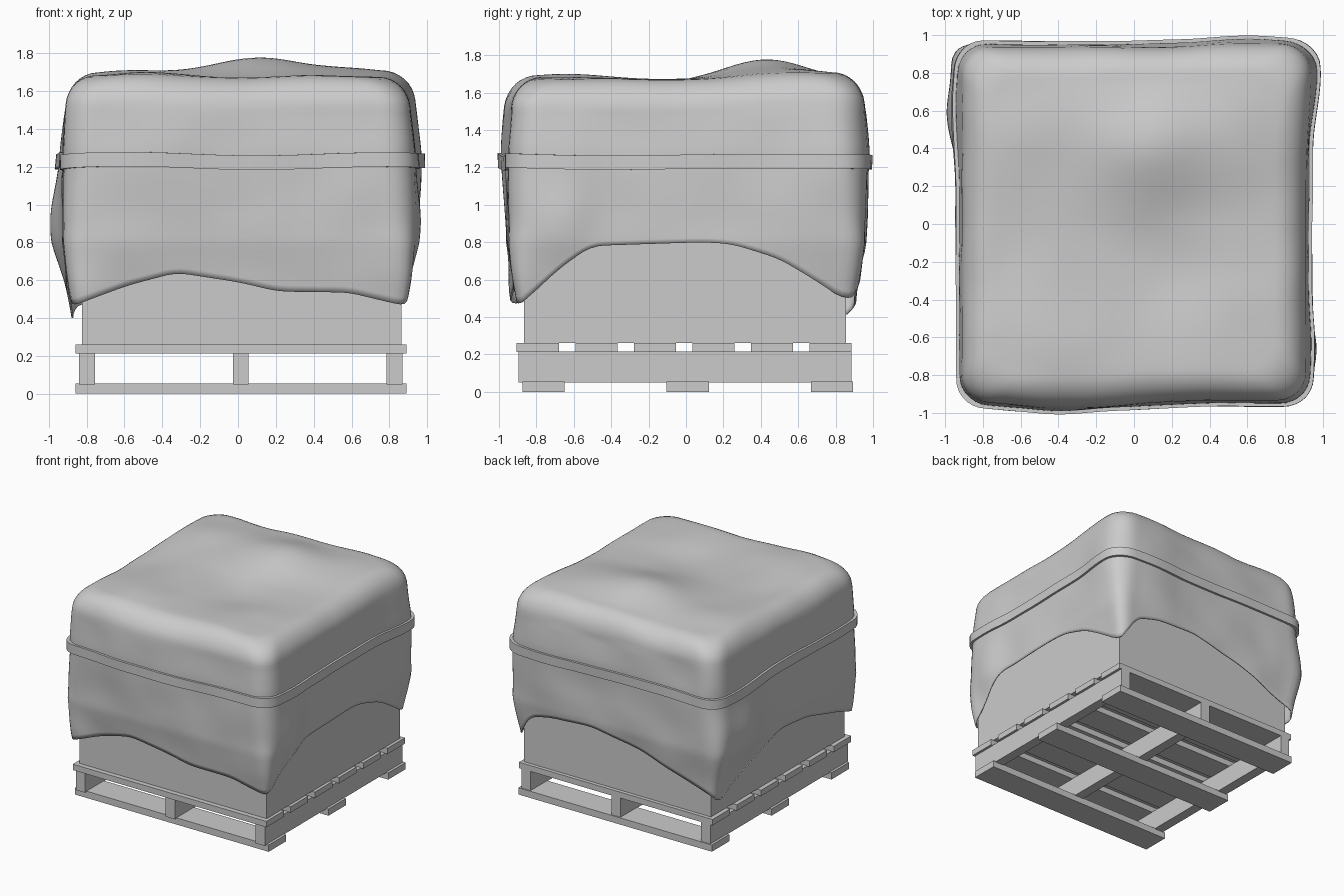
import bpy, bmesh, math
from mathutils import Vector, noise

if "Cube" in bpy.data.objects:
    bpy.data.objects.remove(bpy.data.objects["Cube"])


def finish(name, bm, angle=None):
    me = bpy.data.meshes.new(name)
    bm.to_mesh(me)
    bm.free()
    ob = bpy.data.objects.new(name, me)
    bpy.context.collection.objects.link(ob)
    if angle:
        bpy.ops.object.select_all(action='DESELECT')
        ob.select_set(True)
        bpy.context.view_layer.objects.active = ob
        bpy.ops.object.shade_smooth_by_angle(angle=math.radians(angle))
    return ob


def box(name, x0, x1, y0, y1, z0, z1):
    bm = bmesh.new()
    bmesh.ops.create_cube(bm, size=1)
    for v in bm.verts:
        v.co = Vector(((x0 + x1) / 2 + v.co.x * (x1 - x0),
                       (y0 + y1) / 2 + v.co.y * (y1 - y0),
                       (z0 + z1) / 2 + v.co.z * (z1 - z0)))
    return finish(name, bm)


def rings(name, rows, closed=False, angle=45):
    """Skin closed loops of points, listed top to bottom."""
    bm = bmesh.new()
    vs = [[bm.verts.new(p) for p in row] for row in rows]
    n = len(vs[0])
    pairs = list(zip(vs, vs[1:])) + ([(vs[-1], vs[0])] if closed else [])
    for a, b in pairs:
        for i in range(n):
            j = (i + 1) % n
            bm.faces.new((a[i], b[i], b[j], a[j]))
    bmesh.ops.remove_doubles(bm, verts=bm.verts, dist=1e-5)
    return finish(name, bm, angle)


# Pallet: bottom boards, stringers, deck boards
for i in range(3):
    y = -0.875 + i * 0.772
    box(f"bottom_board_{i}", -0.86, 0.89, y, y + 0.225, 0.0, 0.055)
    x = -0.84 + i * 0.813
    box(f"stringer_{i}", x, x + 0.083, -0.895, 0.885, 0.05, 0.215)
for i in range(6):
    y = -0.905 + i * 0.313
    box(f"deck_board_{i}", -0.86, 0.89, y, y + 0.225, 0.212, 0.26)

# Load carton under the cover
box("carton", -0.825, 0.865, -0.865, 0.855, 0.26, 1.56)

# Hem height around the cover; t runs front 0-1, right 1-2, back 2-3, left 3-4
HEM = [(0, .46), (.17, .57), (.32, .64), (.5, .59), (.62, .54), (.83, .535), (1, .46),
       (1.04, .51), (1.13, .65), (1.235, .78), (1.55, .80), (1.63, .79), (1.765, .71),
       (1.87, .6), (1.97, .49), (2.02, .51), (2.09, .69), (2.2, .74), (2.4, .76),
       (2.65, .67), (2.85, .54), (3, .45), (3.05, .37), (3.14, .5), (3.28, .6),
       (3.45, .71), (3.65, .67), (3.87, .55), (4, .46)]
# Cloth bulges: centre, push in x and y, radius along the wall, radius in z
BULGES = [(-.92, .6, .92, -.065, 0, .25, .3), (-.9, .9, .8, -.025, .01, .12, .3),
          (.92, .78, 1.2, .04, 0, .3, .6), (.92, -.65, .95, .04, 0, .16, .3),
          (.92, -.95, .55, .03, 0, .15, .2), (-.35, -.94, 1.4, 0, -.04, .4, .5),
          (-.8, -.94, .5, 0, -.03, .15, .15), (.65, .94, 1.25, 0, .03, .35, .5)]
# Top humps: centre, height, radius
HUMPS = [(.08, .42, .10, .30), (.6, .55, .05, .35), (-.5, -.62, .03, .3),
         (-.55, .5, .035, .35), (.1, -.25, -.025, .3), (.5, -.65, .015, .3)]


def hem(t):
    def lin(t):
        t %= 4
        for (a, p), (b, q) in zip(HEM, HEM[1:]):
            if t <= b:
                return p + (q - p) * (t - a) / (b - a)
    return sum(lin(t + d * 0.015) for d in (-2, -1, 0, 1, 2)) / 5


def square(t):
    k, s = int(t) % 4, (t % 1) * 2 - 1
    return [(s, -1), (1, s), (-s, 1), (-1, -s)][k]


def clamp(v, lo, hi):
    return max(lo, min(hi, v))


def top_z(x, y):
    return 1.67 + sum(h * math.exp(-((x - a) ** 2 + (y - b) ** 2) / r ** 2)
                      for a, b, h, r in HUMPS)


def outline(t, inset, z):
    """Rounded rectangle, tighter and sharper towards the hem."""
    inset += .05 * clamp((.8 - z) / .4, 0, 1) + .02 * clamp((z - 1.3) / .3, 0, 1)
    hx, hy = .925 - inset, .95 - inset
    r = .06 + .09 * clamp((z - .4) / .8, 0, 1)
    u, v = square(t)
    p = Vector((u * hx, v * hy))
    q = Vector((clamp(p.x, r - hx, hx - r), clamp(p.y, r - hy, hy - r)))
    return q + (p - q).normalized() * r


def cloth(p, z):
    """Push a point with the bulges and a faint ripple."""
    d = Vector((0, 0, 0))
    for a, b, c, dx, dy, r, rz in BULGES:
        w = math.exp(-((p.x - a) ** 2 + (p.y - b) ** 2) / r ** 2 - ((z - c) / rz) ** 2)
        d += Vector((dx, dy, 0)) * w
    q = Vector((p.x, p.y, z))
    ripple = noise.noise(q * 3.2 + Vector((5, 2, 9))) * .012
    out = Vector((p.x, p.y, 0)) if z < 1.5 else Vector((p.x * .4, p.y * .4, .8))
    return q + d + out * ripple


N, R = 192, .16
ts = [4 * i / N for i in range(N)]
rows = []
# Cover top
for i in range(17):
    k = i / 17
    ps = [outline(t, R, 1.65) * k for t in ts]
    rows.append([cloth(p, top_z(p.x, p.y)) for p in ps])
# Rounded shoulder
for i in range(9):
    a = i / 8 * math.pi / 2
    row = []
    for t in ts:
        e = outline(t, R, 1.65)
        z = top_z(e.x, e.y) - R * (1 - math.cos(a))
        row.append(cloth(outline(t, R * (1 - math.sin(a)), z), z))
    rows.append(row)
# Hanging sides
for i in range(1, 31):
    row = []
    for t in ts:
        e = outline(t, R, 1.65)
        z0 = top_z(e.x, e.y) - R
        z = z0 + (hem(t) - z0) * i / 30
        row.append(cloth(outline(t, 0, z), z))
    rows.append(row)
cover = rings("cover", rows, angle=60)
sol = cover.modifiers.new("thickness", 'SOLIDIFY')
sol.thickness = .01
sol.offset = -1


# Strap around the cover
def strap_row(grow, z):
    row = []
    for t in ts:
        zz = z + .006 * math.sin(t * 5 * math.pi / 2) + .004 * math.sin(t * 3 * math.pi)
        row.append(cloth(outline(t, -grow, zz), zz))
    return row


rings("strap", [strap_row(.018, 1.268), strap_row(.018, 1.192),
                strap_row(-.008, 1.192), strap_row(-.008, 1.268)], closed=True, angle=35)
